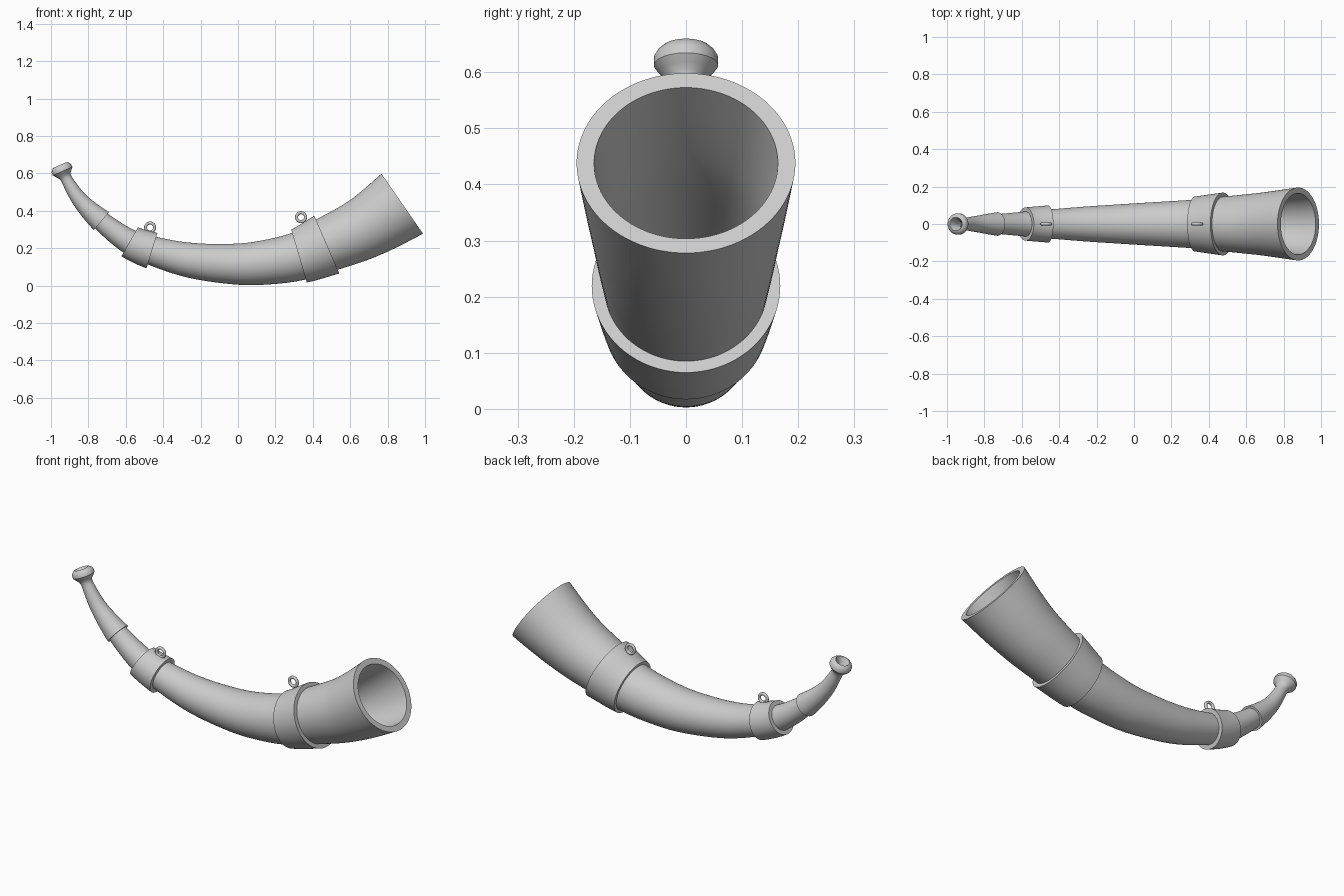
import bpy, bmesh, math
from mathutils import Vector

if "Cube" in bpy.data.objects:
    bpy.data.objects.remove(bpy.data.objects["Cube"])

# Horn centreline in the xz plane (first and last points only steer the end tangents)
PTS = [Vector(p) for p in [
    (-0.985, 0.72), (-0.952, 0.645), (-0.92, 0.575), (-0.845, 0.457), (-0.73, 0.345),
    (-0.585, 0.238), (-0.46, 0.187), (-0.25, 0.135), (0.0, 0.115), (0.16, 0.126),
    (0.326, 0.158), (0.475, 0.219), (0.68, 0.311), (0.878, 0.438), (1.02, 0.548)]]


def dense_curve():
    t = [0.0]
    for a, b in zip(PTS, PTS[1:]):
        t.append(t[-1] + (b - a).length)
    out = []
    for i in range(1, len(PTS) - 2):
        h = t[i + 1] - t[i]
        m0 = (PTS[i + 1] - PTS[i - 1]) / (t[i + 1] - t[i - 1]) * h
        m1 = (PTS[i + 2] - PTS[i]) / (t[i + 2] - t[i]) * h
        for k in range(40):
            u = k / 40
            out.append(PTS[i] * (2*u**3 - 3*u**2 + 1) + m0 * (u**3 - 2*u**2 + u)
                       + PTS[i + 1] * (3*u**2 - 2*u**3) + m1 * (u**3 - u**2))
    return out + [PTS[-2].copy()]


CURVE = dense_curve()
LENS = [0.0]
for a, b in zip(CURVE, CURVE[1:]):
    LENS.append(LENS[-1] + (b - a).length)


def s_at(x):
    """Length along the horn from the mouthpiece tip to centreline position x."""
    return LENS[min(range(len(CURVE)), key=lambda i: abs(CURVE[i].x - x))]


def frame(s):
    i = 0
    while i < len(LENS) - 2 and LENS[i + 1] < s:
        i += 1
    f = (s - LENS[i]) / (LENS[i + 1] - LENS[i])
    c = CURVE[i].lerp(CURVE[i + 1], f)
    lo, hi = max(i - 8, 0), min(i + 9, len(CURVE) - 1)
    t = (CURVE[hi] - CURVE[lo]).normalized()
    return c, Vector((-t.y, t.x))


def interp(table, s):
    for (s0, r0), (s1, r1) in zip(table, table[1:]):
        if s <= s1:
            return r0 + (r1 - r0) * max(0, (s - s0) / (s1 - s0))
    return table[-1][1]


def sample(table, n):
    s0, s1 = table[0][0], table[-1][0]
    return [(s0 + (s1 - s0) * k / n, interp(table, s0 + (s1 - s0) * k / n)) for k in range(n + 1)]


def finish(obj):
    bpy.ops.object.select_all(action='DESELECT')
    obj.select_set(True)
    bpy.context.view_layer.objects.active = obj
    bpy.ops.object.shade_smooth_by_angle(angle=math.radians(35))


def bent_lathe(name, profile, seg=64):
    """Closed (length, radius) profile turned around the curved centreline."""
    bm = bmesh.new()
    rings = []
    for s, r in profile:
        c, n = frame(s)
        ring = []
        for k in range(seg):
            a = 2 * math.pi * k / seg
            p = c + n * (r * math.cos(a))
            ring.append(bm.verts.new((p.x, r * math.sin(a), p.y)))
        rings.append(ring)
    for i, A in enumerate(rings):
        B = rings[(i + 1) % len(rings)]
        for k in range(seg):
            j = (k + 1) % seg
            bm.faces.new((A[k], A[j], B[j], B[k]))
    bmesh.ops.recalc_face_normals(bm, faces=bm.faces)
    me = bpy.data.meshes.new(name)
    bm.to_mesh(me)
    bm.free()
    obj = bpy.data.objects.new(name, me)
    bpy.context.collection.objects.link(obj)
    finish(obj)


# Hollow horn body
BODY = [(s_at(x), r) for x, r in [
    (-0.75, 0.050), (-0.585, 0.066), (-0.46, 0.077), (-0.25, 0.094), (0.0, 0.110),
    (0.326, 0.130), (0.475, 0.146), (0.68, 0.167), (0.878, 0.195)]]
outer = sample(BODY, 70)
bent_lathe("horn_body", outer + [(s, r * 0.84) for s, r in reversed(outer)], 96)

# Mouthpiece: knob with a cup, narrow neck and flaring sleeve
end = s_at(-0.73)
knob = [(0.0, 0.036), (0.002, 0.042), (0.010, 0.051), (0.020, 0.057), (0.036, 0.057),
        (0.050, 0.046), (0.062, 0.035), (0.075, 0.031)]
sleeve = sample([(0.09, 0.031), (0.16, 0.037), (0.23, 0.044), (end, 0.063)], 20)
bore = [(end, 0.045), (end - 0.1, 0.032), (0.12, 0.018), (0.06, 0.012), (0.03, 0.020), (0.012, 0.030)]
bent_lathe("mouthpiece", knob + sleeve + bore, 48)

# Two metal bands, each a tapered tube hugging the horn
for name, x0, x1, r0, r1 in [("small_band", -0.578, -0.46, 0.089, 0.099),
                             ("large_band", 0.326, 0.475, 0.147, 0.168)]:
    tube = sample([(s_at(x0), r0), (s_at(x1), r1)], 10)
    bent_lathe(name, tube + [(s, interp(BODY, s) - 0.008) for s, _ in reversed(tube)], 80)

# Strap loops on top of the bands
for name, x, z in [("small_strap_loop", -0.47, 0.311), ("large_strap_loop", 0.337, 0.366)]:
    bpy.ops.mesh.primitive_torus_add(major_radius=0.024, minor_radius=0.008, major_segments=32,
                                     minor_segments=12, location=(x, 0, z),
                                     rotation=(math.pi / 2, 0, 0))
    bpy.context.object.name = name
    finish(bpy.context.object)
